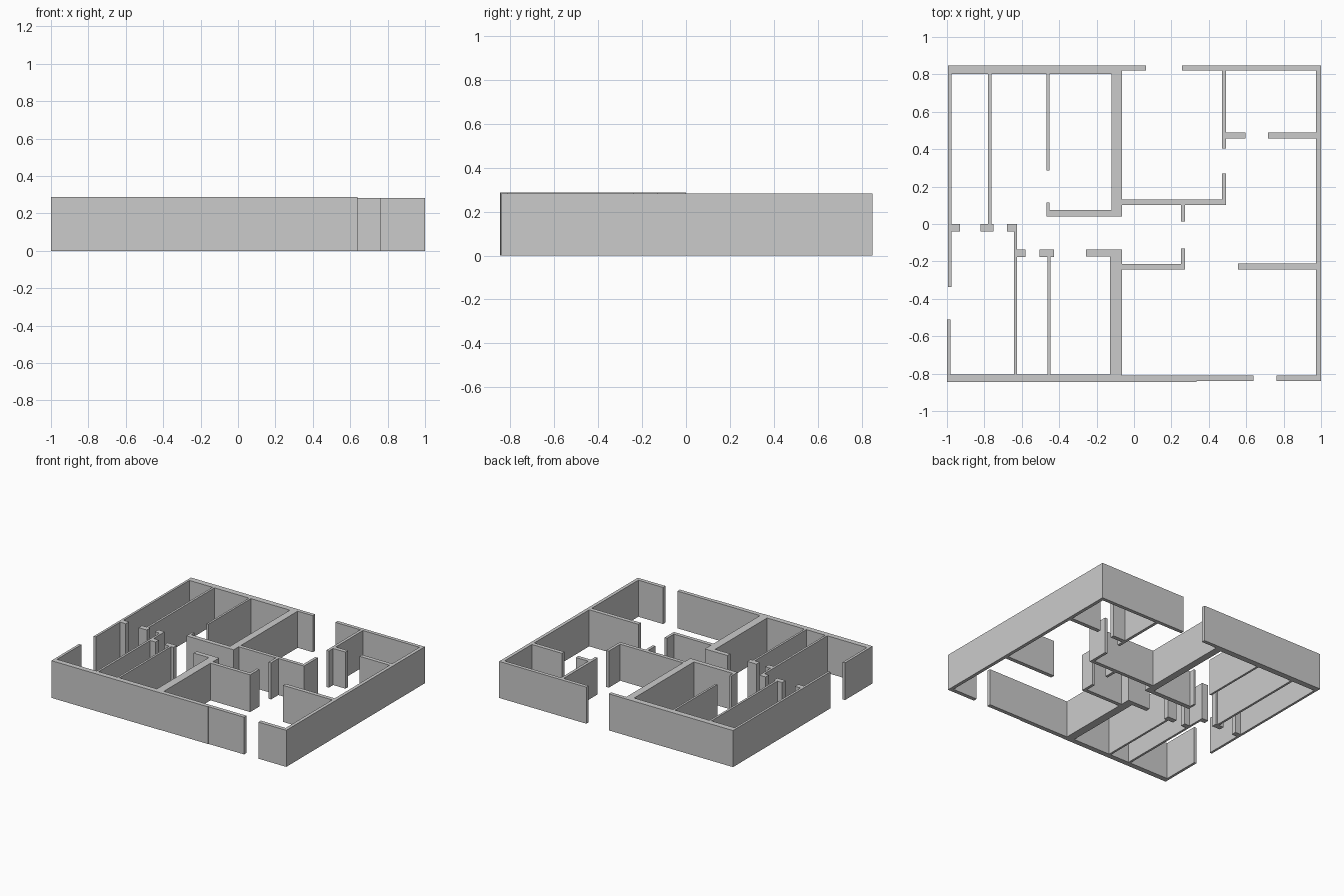
import bpy, bmesh


def wall_block(name, height, rects):
    """Merge plan rectangles (x0, x1, y0, y1) into one footprint and raise it."""
    xs = sorted({v for r in rects for v in r[:2]})
    ys = sorted({v for r in rects for v in r[2:]})
    bm = bmesh.new()
    verts = {}

    def vert(x, y):
        if (x, y) not in verts:
            verts[x, y] = bm.verts.new((x, y, 0))
        return verts[x, y]

    for x0, x1 in zip(xs, xs[1:]):
        for y0, y1 in zip(ys, ys[1:]):
            cx, cy = (x0 + x1) / 2, (y0 + y1) / 2
            if any(a < cx < b and c < cy < d for a, b, c, d in rects):
                bm.faces.new([vert(x0, y0), vert(x1, y0), vert(x1, y1), vert(x0, y1)])
    ext = bmesh.ops.extrude_face_region(bm, geom=bm.faces[:], use_keep_orig=True)
    for v in ext["geom"]:
        if isinstance(v, bmesh.types.BMVert):
            v.co.z = height
    bmesh.ops.recalc_face_normals(bm, faces=bm.faces[:])
    bmesh.ops.dissolve_limit(bm, angle_limit=0.01, verts=bm.verts[:], edges=bm.edges[:])
    bmesh.ops.recalc_face_normals(bm, faces=bm.faces[:])
    mesh = bpy.data.meshes.new(name)
    bm.to_mesh(mesh)
    bm.free()
    ob = bpy.data.objects.new(name, mesh)
    bpy.context.collection.objects.link(ob)
    return ob


# Back left: outer walls, thick spine and the rooms hanging off it
wall_block("back_left_walls", 0.282, [
    (-0.995, -0.065, 0.803, 0.848), (-0.065, 0.065, 0.82, 0.848),   # back wall
    (-0.995, -0.977, -0.337, 0.848), (-0.995, -0.93, -0.04, 0.0),   # left wall and jamb
    (-0.78, -0.763, -0.04, 0.803), (-0.82, -0.75, -0.04, 0.0),      # long partition and jamb
    (-0.468, -0.452, 0.04, 0.115),                                  # door stub
    (-0.468, -0.065, 0.04, 0.075), (-0.12, -0.065, 0.04, 0.803),    # room wall and spine
    (-0.065, 0.492, 0.102, 0.13), (0.47, 0.492, 0.102, 0.27),       # hall wall
    (0.252, 0.273, 0.013, 0.102),                                   # hall door stub
    (-0.468, -0.452, 0.287, 0.803),                                 # short partition
])

# Back right: outer corner, right wall and its rooms
wall_block("right_walls", 0.282, [
    (0.257, 1.0, 0.82, 0.848), (0.974, 1.0, -0.84, 0.848),          # back and right wall
    (0.47, 0.492, 0.405, 0.82),                                     # room side wall
    (0.492, 0.597, 0.457, 0.488), (0.717, 0.974, 0.457, 0.488),     # room wall with doorway
    (0.555, 0.974, -0.243, -0.212), (0.763, 1.0, -0.84, -0.81),     # front rooms
])

# Front left: slightly taller outer walls, spine and rooms
wall_block("front_left_walls", 0.287, [
    (-1.0, -0.065, -0.846, -0.805), (-0.065, 0.335, -0.844, -0.81),  # front wall
    (0.335, 0.64, -0.84, -0.81), (-1.0, -0.98, -0.846, -0.51),      # front end, left wall
    (-0.642, -0.625, -0.805, 0.0), (-0.68, -0.625, -0.04, 0.0),     # long partition and jamb
    (-0.625, -0.58, -0.177, -0.137),                                # door stub
    (-0.463, -0.447, -0.805, -0.137), (-0.505, -0.427, -0.177, -0.137),
    (-0.128, -0.065, -0.805, -0.137), (-0.257, -0.065, -0.173, -0.137),  # spine and head
    (-0.065, 0.273, -0.242, -0.213), (0.252, 0.273, -0.242, -0.13),  # hall wall and stub
])
